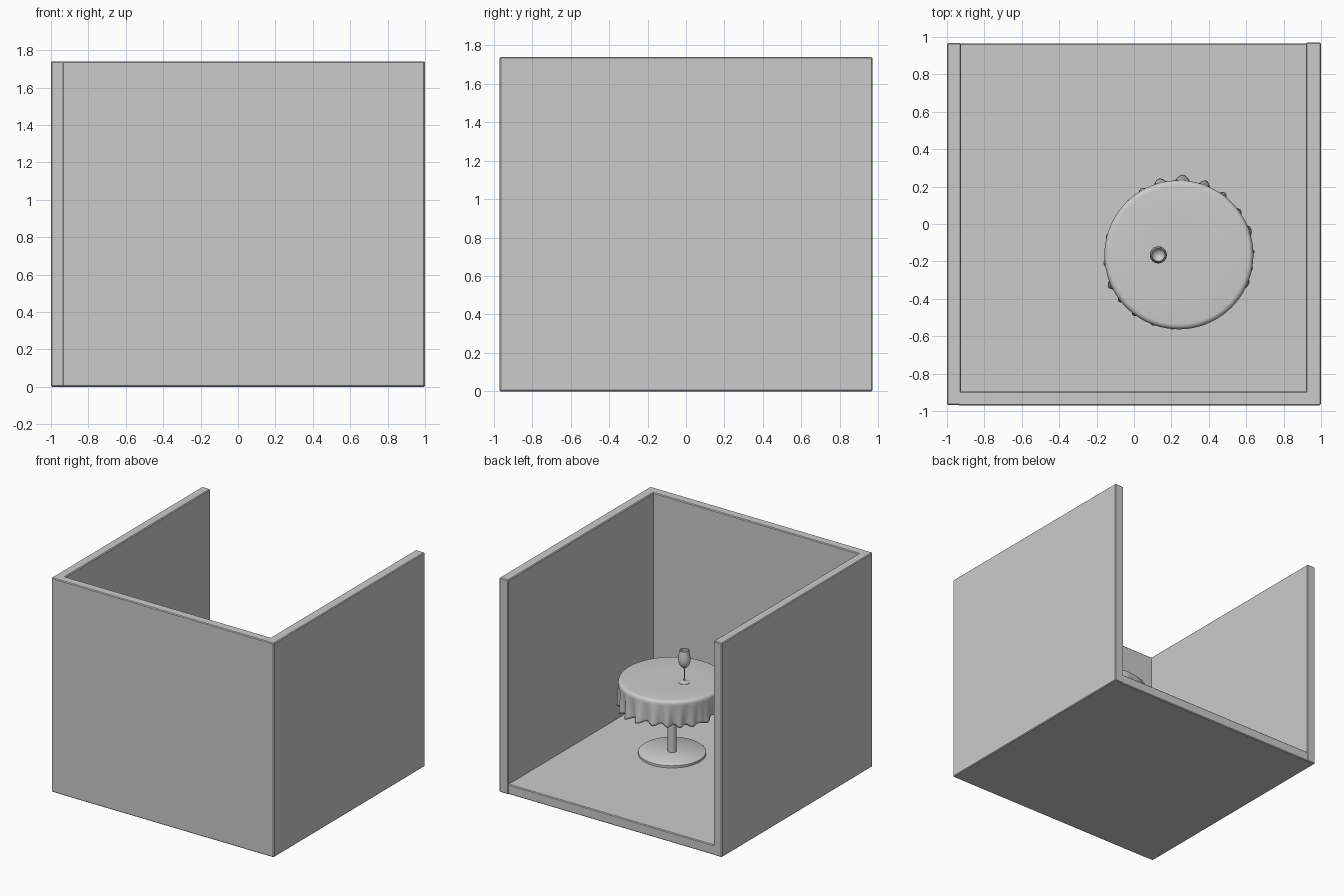
import bpy, bmesh, math
from mathutils import Vector

if "Cube" in bpy.data.objects:
    bpy.data.objects.remove(bpy.data.objects["Cube"])

grey = bpy.data.materials.new("plain_grey")
grey.diffuse_color = (0.6, 0.6, 0.6, 1)
grey.use_nodes = True
grey.node_tree.nodes["Principled BSDF"].inputs["Base Color"].default_value = grey.diffuse_color

TX, TY = 0.24, -0.165          # table centre
FLOOR = 0.08                   # floor surface height
TOP = 0.69                     # tablecloth height


def finish(name, bm, smooth=None):
    bmesh.ops.recalc_face_normals(bm, faces=bm.faces)
    me = bpy.data.meshes.new(name)
    bm.to_mesh(me)
    bm.free()
    me.materials.append(grey)
    ob = bpy.data.objects.new(name, me)
    bpy.context.collection.objects.link(ob)
    if smooth:
        bpy.ops.object.select_all(action='DESELECT')
        ob.select_set(True)
        bpy.context.view_layer.objects.active = ob
        bpy.ops.object.shade_smooth_by_angle(angle=math.radians(smooth))
    return ob


def slab(name, x0, x1, y0, y1, z0, z1):
    bm = bmesh.new()
    bmesh.ops.create_cube(bm, size=1)
    for v in bm.verts:
        v.co = Vector((x0 + (v.co.x + .5) * (x1 - x0),
                       y0 + (v.co.y + .5) * (y1 - y0),
                       z0 + (v.co.z + .5) * (z1 - z0)))
    bmesh.ops.bevel(bm, geom=bm.edges[:], offset=0.006, segments=1, affect='EDGES')
    return finish(name, bm)


def rings(bm, n, rows):
    """Skin rows of n points into a closed tube; one-point rows become caps."""
    vs = [[bm.verts.new(p) for p in row] for row in rows]
    for a, b in zip(vs, vs[1:]):
        for i in range(n):
            j = (i + 1) % n
            if len(a) == 1:
                bm.faces.new((a[0], b[i], b[j]))
            elif len(b) == 1:
                bm.faces.new((a[i], a[j], b[0]))
            else:
                bm.faces.new((a[i], a[j], b[j], b[i]))


def lathe(name, cx, cy, prof, n=48, smooth=40):
    bm = bmesh.new()
    rows = []
    for r, z in prof:
        if r == 0:
            rows.append([(cx, cy, z)])
        else:
            rows.append([(cx + r * math.cos(math.tau * i / n),
                          cy + r * math.sin(math.tau * i / n), z) for i in range(n)])
    rings(bm, n, rows)
    return finish(name, bm, smooth)


# Room: floor and three walls, open at the back
slab("floor", -0.99, 0.99, -0.96, 0.965, 0.0, FLOOR)
slab("left_wall", -1.0, -0.925, -0.968, 0.968, 0.0, 1.74)
slab("right_wall", 0.92, 1.0, -0.968, 0.97, 0.0, 1.74)
slab("front_wall", -0.94, 0.998, -0.97, -0.895, 0.0, 1.74)

# Table: round foot, post and board
lathe("table_base", TX, TY, [(0, FLOOR - .01), (.25, FLOOR - .01), (.25, .098), (.244, .103), (0, .103)], 64)
lathe("table_post", TX, TY, [(0, .09), (.033, .09), (.033, .66), (0, .66)], 32)
lathe("table_board", TX, TY, [(0, .645), (.365, .645), (.365, .675), (0, .675)], 64)


# Tablecloth: flat top, rounded rim, pleated skirt
def cloth_point(a, t):
    """t runs 0 at the rim to 1 at the hem."""
    back = max(0.0, math.cos(a - math.pi / 2)) ** 6
    wave = math.sin(22 * a + 0.9 * math.sin(3 * a) + 0.6 * math.sin(5 * a + 1))
    size = 0.016 + 0.006 * math.sin(2 * a + .5) + 0.008 * back
    grow = t ** 1.1
    r = 0.398 + grow * (-0.012 + 0.022 * back + size * wave)
    # few single folds that stick out on the sides
    for d in (157, 23, -20, 207):
        off = (math.degrees(a) - d + 180) % 360 - 180
        r += 0.022 * grow * math.exp(-(off / 3.5) ** 2)
    hem = 0.485 + 0.010 * math.sin(4 * a + .7) - 0.008 * wave
    z = (TOP - 0.025) * (1 - t) + hem * t
    return (TX + r * math.cos(a), TY + r * math.sin(a), z)


N = 264
angles = [math.tau * i / N for i in range(N)]
rows = [[(TX, TY, TOP)]]
for r, z in ((.2, TOP), (.37, TOP), (.38, TOP - .0015), (.389, TOP - .007), (.395, TOP - .015)):
    rows.append([(TX + r * math.cos(a), TY + r * math.sin(a), z) for a in angles])
for k in range(11):
    rows.append([cloth_point(a, k / 10) for a in angles])
bm = bmesh.new()
rings(bm, N, rows)
cloth = finish("tablecloth", bm, 60)
if sum(p.normal.z for p in cloth.data.polygons[:N]) < 0:
    cloth.data.flip_normals()
thick = cloth.modifiers.new("thickness", 'SOLIDIFY')
thick.thickness = 0.006
thick.offset = -1

# Wine glass: foot, stem and hollow bowl in one profile
glass = [(0, .0), (.043, .0), (.043, .003), (.025, .007), (.008, .014), (.0045, .03),
         (.0045, .105), (.008, .117), (.024, .128), (.037, .146), (.044, .17),
         (.0455, .19), (.043, .22), (.0375, .25), (.036, .262), (.033, .262),
         (.035, .249), (.040, .22), (.042, .19), (.040, .17), (.033, .149),
         (.018, .133), (0, .128)]
lathe("wine_glass", 0.13, TY, [(r, z + TOP) for r, z in glass], 40, 50)
